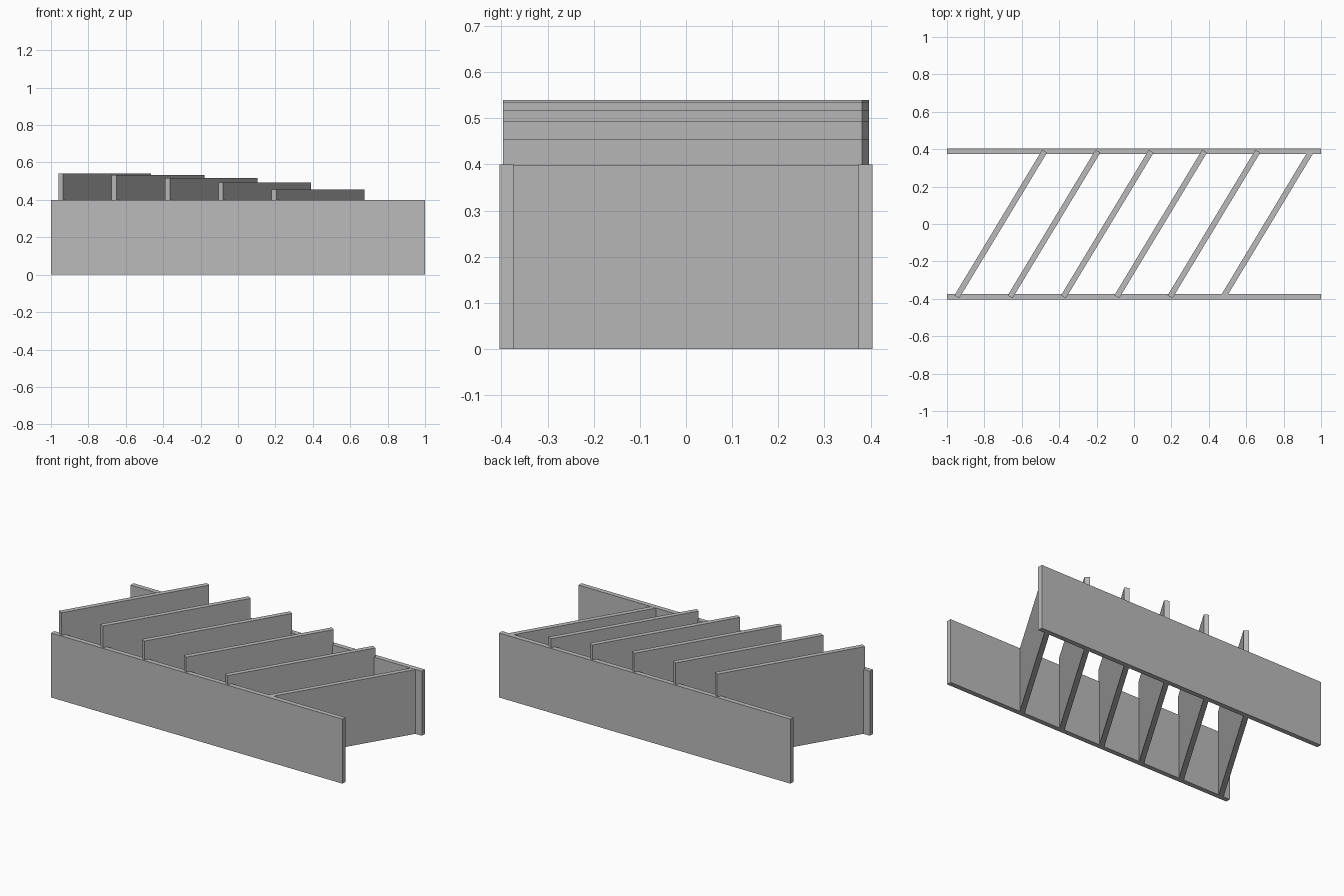
import bpy
import math

cube = bpy.data.objects.get("Cube")
if cube:
    bpy.data.objects.remove(cube, do_unlink=True)

grey = bpy.data.materials.new("light grey")
grey.use_nodes = True
colour = (0.5, 0.5, 0.5, 1)
grey.diffuse_color = colour
grey.node_tree.nodes["Principled BSDF"].inputs["Base Color"].default_value = colour


def board(name, x, y, length, thickness, height, angle=0):
    """Upright board standing on the ground, turned about z."""
    bpy.ops.mesh.primitive_cube_add(size=1, location=(x, y, height / 2),
                                    rotation=(0, 0, angle))
    obj = bpy.context.object
    obj.name = name
    obj.scale = (length, thickness, height)
    bpy.ops.object.transform_apply(location=False, rotation=False, scale=True)
    obj.data.materials.append(grey)
    return obj


# Long side walls
THICK = 0.03
for name, side in (("front_wall", -1), ("back_wall", 1)):
    board(name, 0, side * 0.389, 2, THICK, 0.4)

# Slanted fins, stepping down from right to left along the walls
tops = (0.54, 0.534, 0.517, 0.493, 0.455, 0.399)
for i, top in enumerate(tops):
    board(f"slanted_fin_{i + 1}", (i - 2.5) * 0.285, 0, 0.909, THICK, top,
          math.radians(58.9))
